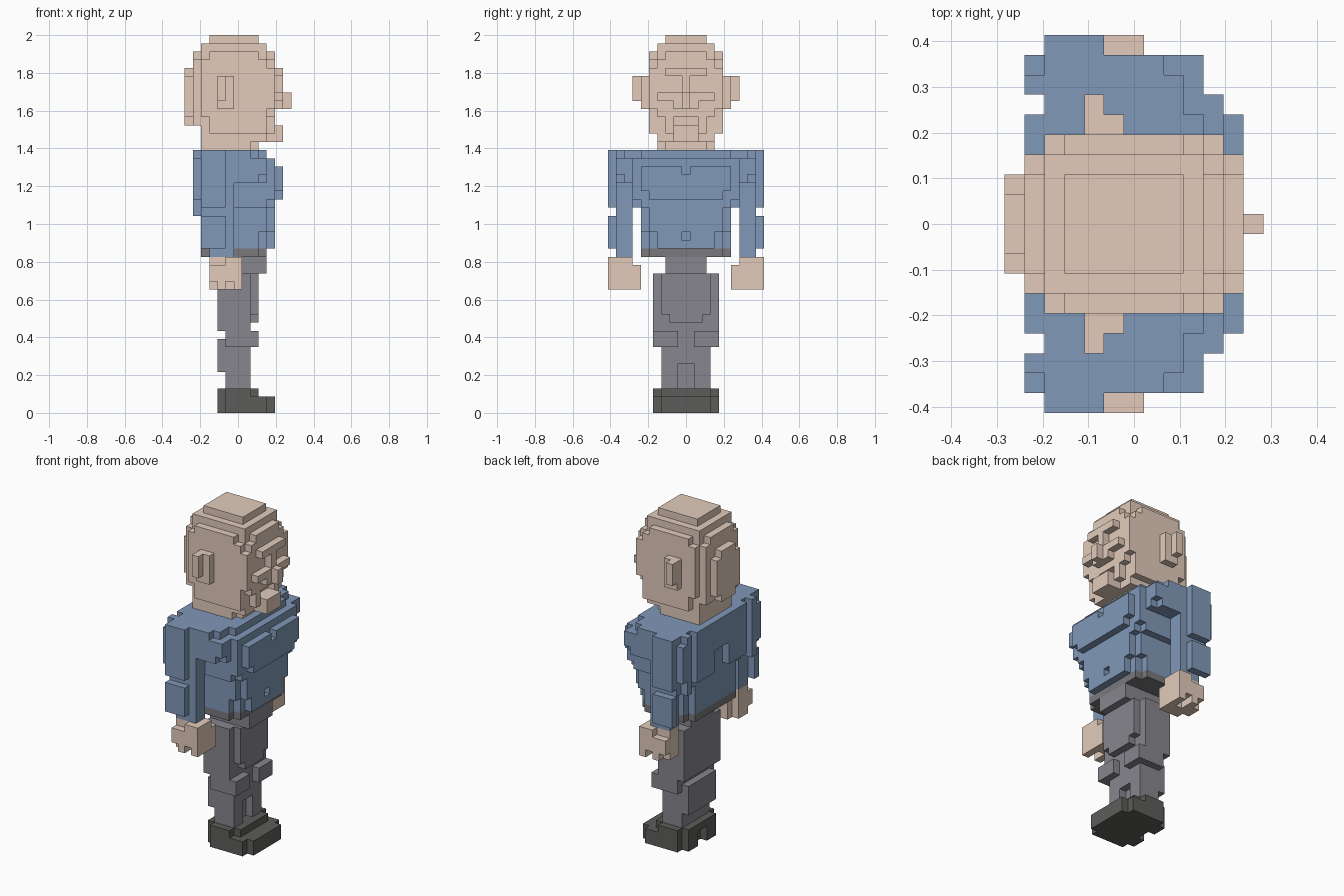
import bpy, bmesh
from mathutils import Vector

if "Cube" in bpy.data.objects:
    bpy.data.objects.remove(bpy.data.objects["Cube"])

U = 2 / 46  # edge of one cube


def material(name, rgb):
    m = bpy.data.materials.new(name)
    m.diffuse_color = (*rgb, 1)
    m.use_nodes = True
    m.node_tree.nodes["Principled BSDF"].inputs["Base Color"].default_value = m.diffuse_color
    return m


SKIN = material("skin", (0.76, 0.6, 0.5))
BLUE = material("blue cloth", (0.22, 0.315, 0.48))
GREY = material("grey cloth", (0.245, 0.238, 0.27))
BELT = material("dark grey belt", (0.195, 0.188, 0.2))
DARK = material("dark shoe", (0.108, 0.108, 0.103))


def cells(boxes):
    """Boxes are inclusive: x range, distance from the middle, z range."""
    out = set()
    for x0, x1, c0, c1, z0, z1 in boxes:
        for x in range(x0, x1 + 1):
            for c in range(c0, c1 + 1):
                for z in range(z0, z1 + 1):
                    out.add((x, c, z))
    return out


def part(name, mat, fill, carve=(), even=False):
    """Mirror cubes left and right; keep only the outer faces."""
    half = cells(fill) - cells(carve)
    solid = set()
    for x, c, z in half:
        solid.add((x, c, z))
        solid.add((x, -1 - c if even else -c, z))
    shift = Vector((-6.5, 0 if even else -0.5, 0))
    bm = bmesh.new()
    verts = {}
    for p in solid:
        for axis in range(3):
            for side in (0, 1):
                n = list(p)
                n[axis] += 2 * side - 1
                if tuple(n) in solid:
                    continue
                a, b = (axis + 1) % 3, (axis + 2) % 3
                loop = []
                for da, db in ((0, 0), (1, 0), (1, 1), (0, 1)):
                    q = list(p)
                    q[axis] += side
                    q[a] += da
                    q[b] += db
                    q = tuple(q)
                    if q not in verts:
                        verts[q] = bm.verts.new((Vector(q) + shift) * U)
                    loop.append(verts[q])
                bm.faces.new(loop if side else loop[::-1])
    me = bpy.data.meshes.new(name)
    bm.to_mesh(me)
    bm.free()
    me.materials.append(mat)
    ob = bpy.data.objects.new(name, me)
    bpy.context.collection.objects.link(ob)


# Head: stepped crown, skull, jaw, neck, chin; eye sockets carved
part("head", SKIN, [
    (3, 8, 0, 2, 45, 45), (2, 9, 0, 3, 44, 44),
    (1, 10, 0, 2, 43, 43), (2, 9, 0, 3, 43, 43), (3, 8, 4, 4, 43, 43),
    (1, 10, 0, 3, 42, 42), (2, 9, 4, 4, 42, 42),
    (0, 0, 0, 2, 36, 40), (0, 0, 0, 1, 35, 41),
    (1, 11, 0, 3, 37, 41), (2, 10, 0, 4, 37, 41),
    (1, 10, 0, 3, 36, 36), (2, 9, 4, 4, 36, 36),
    (1, 9, 0, 3, 35, 35), (3, 9, 4, 4, 34, 35),
    (2, 9, 0, 3, 33, 34), (2, 8, 0, 3, 32, 32),
    (10, 11, 0, 1, 33, 34), (10, 10, 2, 2, 34, 35),
], [
    (11, 11, 1, 3, 39, 40), (11, 11, 2, 3, 37, 37), (11, 11, 3, 3, 41, 41),
    (8, 8, 3, 3, 32, 32),
])
part("nose", SKIN, [(12, 12, 0, 0, 37, 38)])
part("ears", SKIN, [(4, 5, 5, 5, 37, 40), (4, 4, 6, 6, 38, 40)])

# Shirt: chest, shoulders, sleeves and waist
part("shirt", BLUE, [
    (1, 9, 0, 5, 31, 31), (2, 8, 6, 6, 31, 31),
    (1, 8, 7, 7, 31, 31), (2, 7, 8, 8, 31, 31),
    (1, 10, 0, 5, 25, 30), (2, 10, 6, 6, 26, 30), (2, 9, 6, 6, 25, 25),
    (11, 11, 0, 5, 26, 29),
    (2, 9, 0, 5, 20, 24), (10, 10, 0, 4, 22, 24), (10, 10, 0, 3, 20, 21),
    (1, 9, 7, 8, 28, 30), (1, 5, 7, 8, 24, 27),
    (2, 4, 9, 9, 25, 31),
    (3, 5, 7, 8, 19, 23), (2, 4, 9, 9, 20, 23),
], [
    (1, 1, 0, 1, 25, 27), (11, 11, 0, 0, 29, 29), (11, 11, 5, 5, 26, 26),
    (10, 10, 0, 0, 21, 21), (2, 2, 5, 5, 20, 23), (9, 9, 5, 5, 20, 21),
    (1, 1, 8, 8, 24, 25), (9, 9, 8, 8, 28, 28),
])

# Hands with a notched finger row
part("hands", SKIN, [
    (3, 6, 7, 8, 15, 18), (3, 6, 9, 9, 15, 17), (5, 6, 9, 9, 18, 18),
    (4, 6, 6, 6, 15, 17),
], [(5, 5, 8, 9, 15, 15), (3, 3, 9, 9, 15, 15)])

# Belt and trousers
part("belt", BELT, [(2, 9, 0, 4, 19, 19), (3, 8, 5, 5, 19, 19)])
part("hips", GREY, [(4, 9, 0, 2, 17, 18)])
part("trousers", GREY, [
    (4, 7, 0, 3, 10, 16), (8, 8, 0, 2, 12, 16), (8, 8, 0, 1, 11, 11),
    (5, 7, 0, 3, 8, 9), (8, 8, 1, 3, 8, 9),
    (5, 7, 0, 2, 3, 7), (4, 4, 0, 2, 5, 8),
], [(7, 7, 0, 0, 3, 5)], even=True)

# Shoes with a low toe
part("shoes", DARK, [
    (4, 8, 0, 2, 2, 2), (5, 7, 3, 3, 2, 2),
    (4, 10, 0, 2, 0, 1), (5, 9, 3, 3, 0, 1),
], [(4, 4, 0, 0, 0, 1)], even=True)
